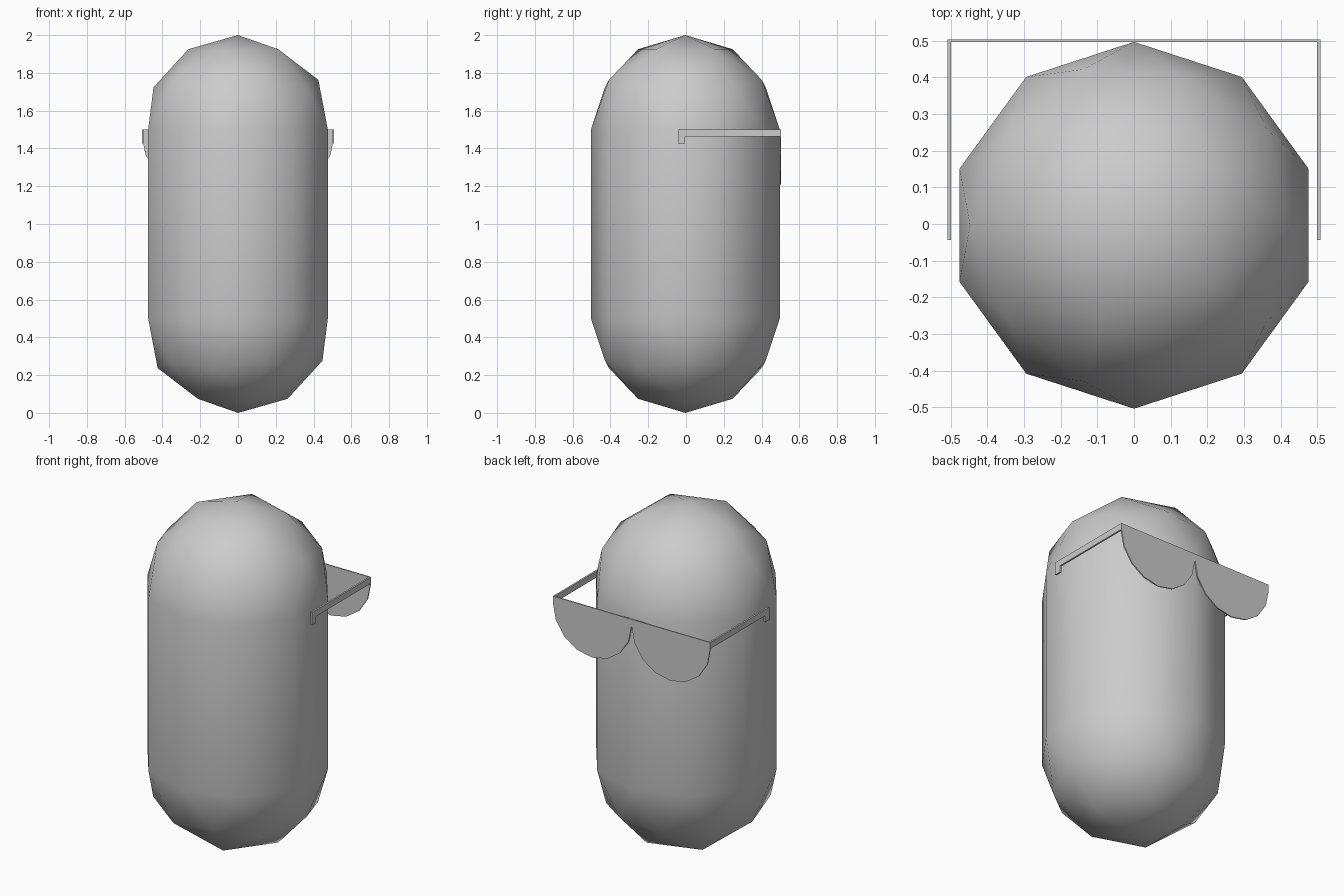
import bpy, bmesh, math

if "Cube" in bpy.data.objects:
    bpy.data.objects.remove(bpy.data.objects["Cube"])

BODY_Y = -0.0035
TOP = 1.5          # upper edge of the glasses
RIM = 1.463        # underside of the straight bar
HALF = 0.509       # half width of the glasses


def make_object(name, bm):
    bmesh.ops.recalc_face_normals(bm, faces=bm.faces[:])
    mesh = bpy.data.meshes.new(name)
    bm.to_mesh(mesh)
    bm.free()
    obj = bpy.data.objects.new(name, mesh)
    bpy.context.collection.objects.link(obj)
    return obj


def extrude_profile(name, points, offset):
    """Fill a planar outline and extrude it by an offset vector."""
    bm = bmesh.new()
    face = bm.faces.new([bm.verts.new(p) for p in points])
    ext = bmesh.ops.extrude_face_region(bm, geom=[face], use_keep_orig=True)
    verts = [g for g in ext["geom"] if isinstance(g, bmesh.types.BMVert)]
    bmesh.ops.translate(bm, verts=verts, vec=offset)
    return make_object(name, bm)


# Capsule body: low-poly icosphere cut at its equator and stretched upward
bm = bmesh.new()
bmesh.ops.create_icosphere(bm, subdivisions=2, radius=0.5)
for v in bm.verts:
    v.co.x, v.co.y = -v.co.x, -v.co.y
equator = [e for e in bm.edges if all(abs(v.co.z) < 1e-4 for v in e.verts)]
bmesh.ops.split_edges(bm, edges=equator)
lower_rim, upper_rim = [], []
for f in bm.faces:
    upper = f.calc_center_median().z > 0
    for e in f.edges:
        if e.is_boundary:
            (upper_rim if upper else lower_rim).append(e)
upper_verts = {v for f in bm.faces if f.calc_center_median().z > 0 for v in f.verts}
for v in bm.verts:
    v.co.z += 1.5 if v in upper_verts else 0.5
    v.co.y += BODY_Y
bmesh.ops.bridge_loops(bm, edges=lower_rim + upper_rim)
for f in bm.faces:
    f.smooth = True
make_object("body", bm)

# Glasses front: straight top edge with two half-round lenses
cx, r = HALF / 2, HALF / 2
outline = [(-HALF, TOP), (HALF, TOP)]
for c in (cx, -cx):
    for i in range(9):
        if c < 0 and i == 0:
            continue  # shared point at the bridge
        a = math.pi * i / 8
        outline.append((c + r * math.cos(a), RIM - r * math.sin(a)))
extrude_profile("glasses_front", [(x, 0.4965, z) for x, z in outline], (0, 0.007, 0))

# Temple arms with a small hook at the ear
arm = [(0.5035, TOP), (-0.043, TOP), (-0.043, 1.425), (-0.004, 1.425),
       (-0.004, RIM), (0.5035, RIM)]
for side, name in ((1, "temple_arm_right"), (-1, "temple_arm_left")):
    extrude_profile(name, [(side * HALF, y, z) for y, z in arm], (-side * 0.01, 0, 0))
